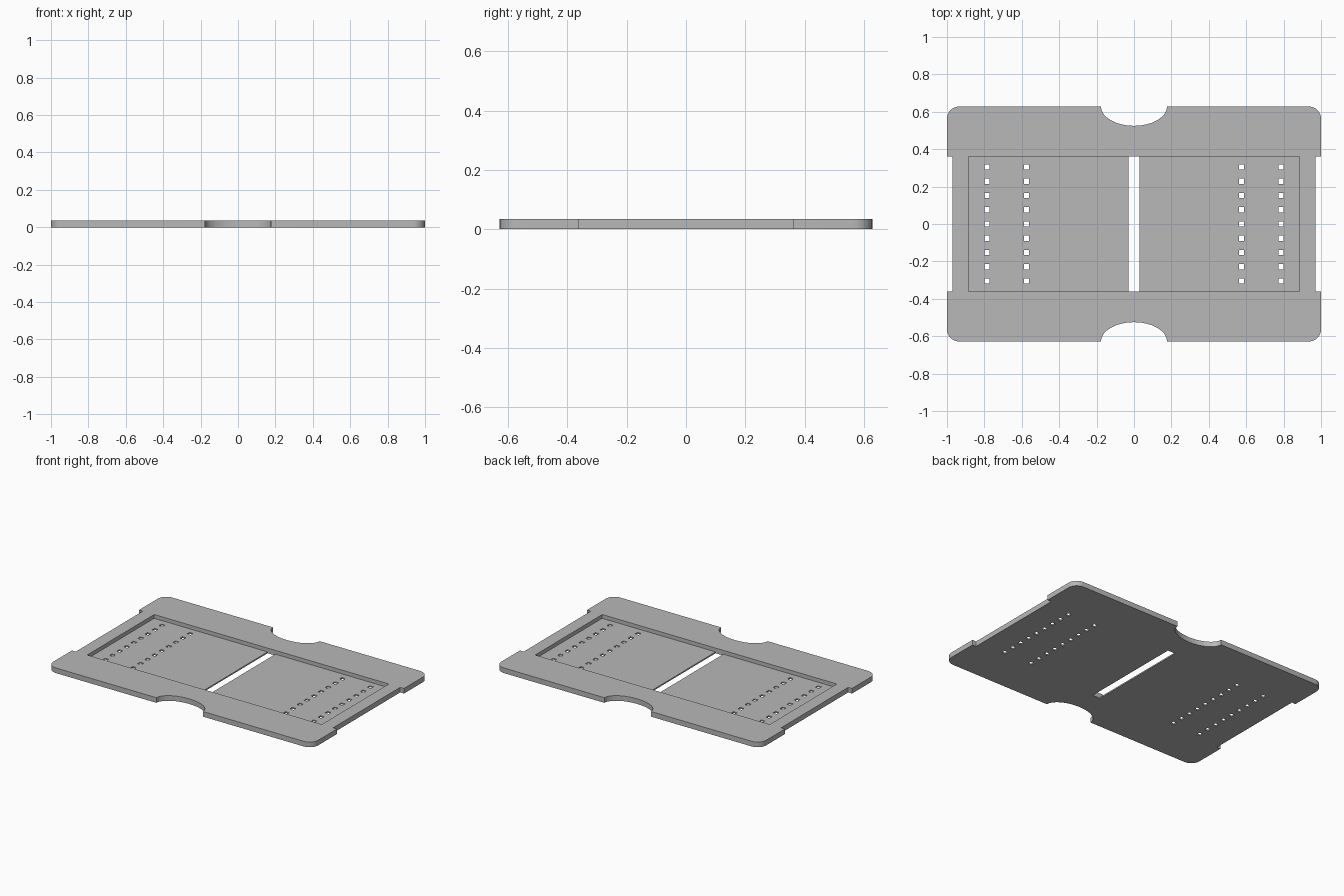
import bpy, bmesh, math

old = bpy.data.objects.get("Cube")
if old:
    bpy.data.objects.remove(old, do_unlink=True)

HALF_X, HALF_Y, THICK = 1.0, 0.628, 0.035
FLOOR = 0.009                       # thickness left under the recess
REC_X, REC_Y = 0.885, 0.361         # recess half sizes

grey = bpy.data.materials.new("plain grey")
grey.use_nodes = True
colour = (0.48, 0.48, 0.48, 1)
grey.diffuse_color = colour
grey.node_tree.nodes["Principled BSDF"].inputs["Base Color"].default_value = colour


def arc(cx, cy, rx, ry, start, end, steps):
    """Points along an elliptical arc, angles in degrees."""
    angles = [math.radians(start + (end - start) * i / steps) for i in range(steps + 1)]
    return [(cx + rx * math.cos(a), cy + ry * math.sin(a)) for a in angles]


def rect(cx, cy, hx, hy):
    return [(cx - hx, cy - hy), (cx + hx, cy - hy), (cx + hx, cy + hy), (cx - hx, cy + hy)]


def prisms(name, profiles, z0, z1):
    """Extrude closed counter-clockwise outlines from z0 to z1 into one object."""
    bm = bmesh.new()
    for outline in profiles:
        low = [bm.verts.new((x, y, z0)) for x, y in outline]
        high = [bm.verts.new((x, y, z1)) for x, y in outline]
        bm.faces.new(low[::-1])
        bm.faces.new(high)
        for i in range(len(low)):
            j = (i + 1) % len(low)
            bm.faces.new((low[i], low[j], high[j], high[i]))
    mesh = bpy.data.meshes.new(name)
    bm.to_mesh(mesh)
    bm.free()
    mesh.materials.append(grey)
    obj = bpy.data.objects.new(name, mesh)
    bpy.context.collection.objects.link(obj)
    return obj


# One quarter of the outline: stepped side, rounded corner, half of the thumb notch
R = 0.065
quarter = [(0.971, REC_Y), (HALF_X, REC_Y)]
quarter += arc(HALF_X - R, HALF_Y - R, R, R, 0, 90, 8)
quarter += arc(0, HALF_Y, 0.176, 0.103, 360, 270, 14)

# Mirror the quarter around the plate
left_back = [(-x, y) for x, y in quarter[-2::-1]]
back_half = quarter + left_back
outline = back_half + [(-x, -y) for x, y in back_half]
plate = prisms("tray_plate", [outline], 0, THICK)

# Cutters: shallow recess, centre slot and rows of small square holes
holes = [rect(x, (i - 4) * 0.0762, 0.0135, 0.0135)
         for x in (-0.786, -0.575, 0.575, 0.786) for i in range(9)]
cutters = [
    prisms("recess_cutter", [rect(0, 0, REC_X, REC_Y)], FLOOR, 0.1),
    prisms("slot_cutter", [rect(0, 0, 0.029, REC_Y)], -0.1, 0.1),
    prisms("hole_cutter", holes, -0.1, 0.1),
]
bpy.context.view_layer.objects.active = plate
for cutter in cutters:
    cutter.hide_render = True
    mod = plate.modifiers.new(cutter.name, "BOOLEAN")
    mod.operation = "DIFFERENCE"
    mod.solver = "EXACT"
    mod.object = cutter
    bpy.ops.object.modifier_apply(modifier=mod.name)
    bpy.data.objects.remove(cutter, do_unlink=True)

# Smooth the rounded edges, keep corners sharp
bpy.ops.object.select_all(action="DESELECT")
plate.select_set(True)
bpy.ops.object.shade_smooth_by_angle(angle=math.radians(30))
